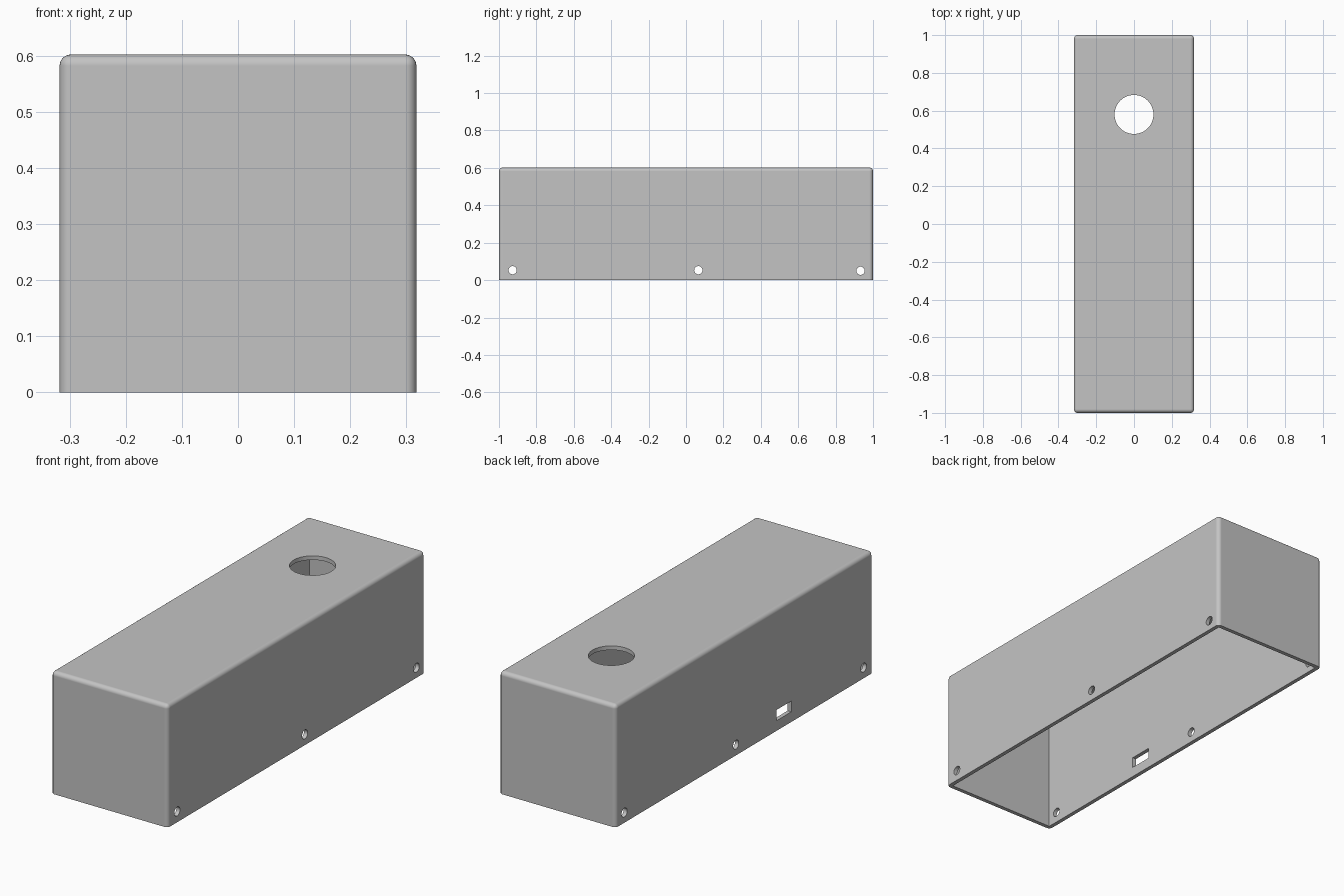
import bpy, bmesh, math
from mathutils import Matrix, Vector

cube = bpy.data.objects.get("Cube")
if cube:
    bpy.data.objects.remove(cube, do_unlink=True)

WIDTH, LENGTH, HEIGHT = 0.636, 2.0, 0.602
WALL, ROUND = 0.02, 0.02

grey = bpy.data.materials.new("plain grey")
grey.use_nodes = True
grey.diffuse_color = (0.55, 0.55, 0.55, 1)
grey.node_tree.nodes["Principled BSDF"].inputs["Base Color"].default_value = grey.diffuse_color


def finish(bm, name):
    mesh = bpy.data.meshes.new(name)
    bm.to_mesh(mesh)
    bm.free()
    mesh.materials.append(grey)
    obj = bpy.data.objects.new(name, mesh)
    bpy.context.collection.objects.link(obj)
    return obj


def box(name, low, high, rounding=0):
    bm = bmesh.new()
    bmesh.ops.create_cube(bm, size=1)
    low, high = Vector(low), Vector(high)
    bmesh.ops.scale(bm, vec=high - low, verts=bm.verts)
    bmesh.ops.translate(bm, vec=(low + high) / 2, verts=bm.verts)
    if rounding:
        # round every edge except those around the open underside
        edges = [e for e in bm.edges if any(v.co.z > low.z + 0.001 for v in e.verts)]
        bmesh.ops.bevel(bm, geom=edges, offset=rounding, segments=6,
                        profile=0.5, affect='EDGES')
    return finish(bm, name)


def cylinder(name, centre, radius, depth, sides, axis='Z'):
    bm = bmesh.new()
    bmesh.ops.create_cone(bm, cap_ends=True, segments=sides, radius1=radius,
                          radius2=radius, depth=depth)
    if axis == 'X':
        bmesh.ops.rotate(bm, matrix=Matrix.Rotation(math.pi / 2, 3, 'Y'), verts=bm.verts)
    bmesh.ops.translate(bm, vec=centre, verts=bm.verts)
    return finish(bm, name)


# Rounded outer shell
cover = box("enclosure_cover", (-WIDTH / 2, -LENGTH / 2, 0),
            (WIDTH / 2, LENGTH / 2, HEIGHT), ROUND)

# Hollow inside, open at the bottom
cutters = [box("cavity_cutter", (-WIDTH / 2 + WALL, -LENGTH / 2 + WALL, -0.1),
               (WIDTH / 2 - WALL, LENGTH / 2 - WALL, HEIGHT - WALL))]

# Round opening in the top
cutters.append(cylinder("top_opening_cutter", (0, 0.58, HEIGHT), 0.103, 0.2, 64))

# Screw holes through both long walls
for y, z in ((-0.927, 0.053), (0.066, 0.053), (0.933, 0.05)):
    cutters.append(cylinder("screw_hole_cutter", (0, y, z), 0.022, 1, 32, 'X'))

# Connector slot in one long wall
cutters.append(box("connector_slot_cutter", (-0.4, -0.365, 0.05), (-0.2, -0.25, 0.103)))

bpy.ops.object.select_all(action='DESELECT')
bpy.context.view_layer.objects.active = cover
cover.select_set(True)
for cutter in cutters:
    cutter.hide_render = True
    cut = cover.modifiers.new("cut", 'BOOLEAN')
    cut.operation = 'DIFFERENCE'
    cut.solver = 'EXACT'
    cut.object = cutter
    bpy.ops.object.modifier_apply(modifier=cut.name)
    bpy.data.objects.remove(cutter, do_unlink=True)

# Smooth rounded edges, flat walls
bpy.ops.object.shade_smooth_by_angle(angle=math.radians(30))
normals = cover.modifiers.new("even_shading", 'WEIGHTED_NORMAL')
normals.keep_sharp = True
